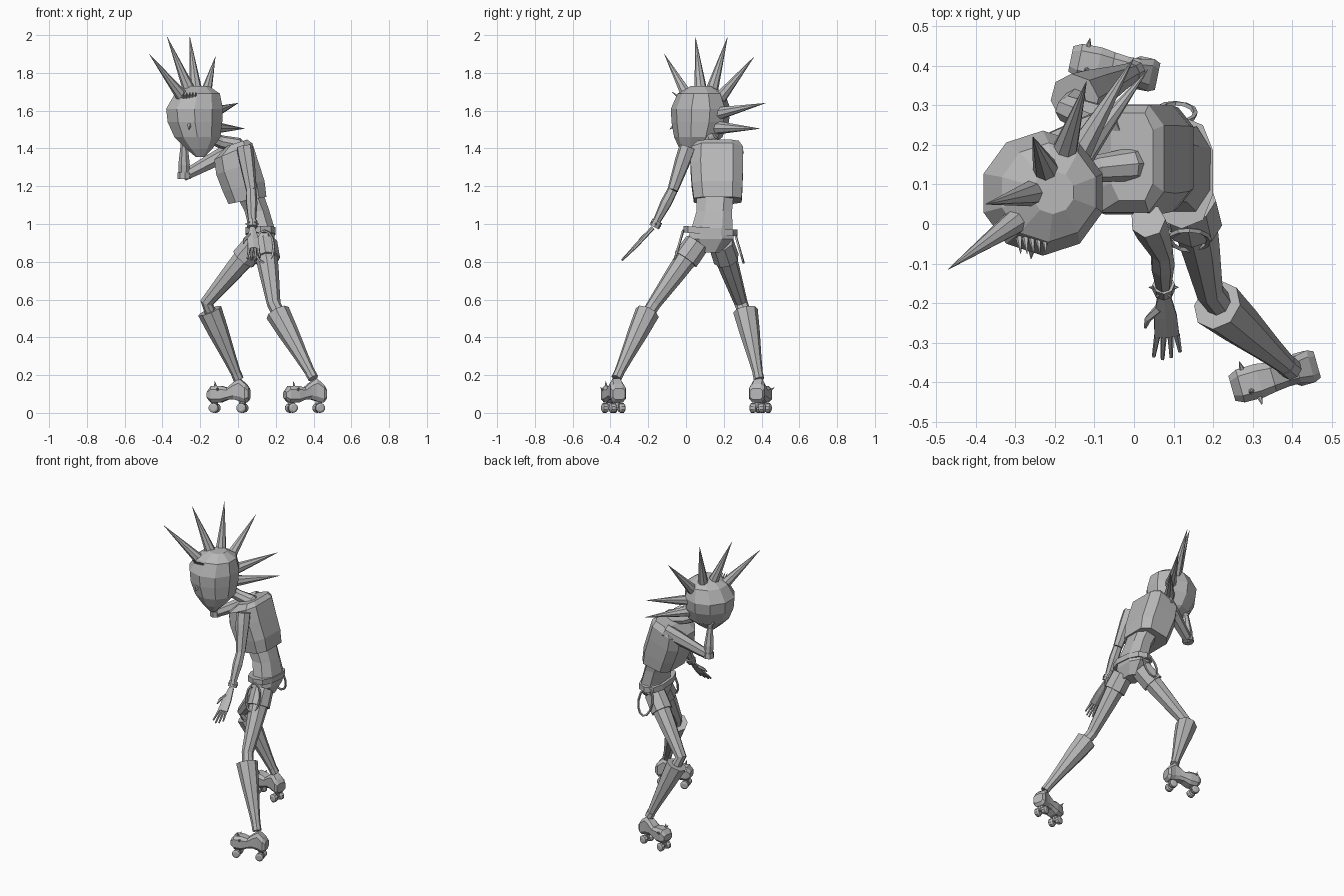
import bpy, bmesh, math
from mathutils import Vector as V, Matrix

if "Cube" in bpy.data.objects:
    bpy.data.objects.remove(bpy.data.objects["Cube"])

grey = bpy.data.materials.new("plain grey")
grey.use_nodes = True
tone = (0.48, 0.48, 0.48, 1)
grey.diffuse_color = tone
grey.node_tree.nodes["Principled BSDF"].inputs["Base Color"].default_value = tone


def finish(name, bm):
    bmesh.ops.recalc_face_normals(bm, faces=bm.faces[:])
    mesh = bpy.data.meshes.new(name)
    bm.to_mesh(mesh)
    bm.free()
    mesh.materials.append(grey)
    ob = bpy.data.objects.new(name, mesh)
    bpy.context.collection.objects.link(ob)
    return ob


def ring(c, a, b, n=8, power=1.0):
    """Points round centre c with half axes a and b; power < 1 squares it off."""
    pts = []
    for i in range(n):
        t = math.tau * (i + 0.5) / n
        co, si = math.cos(t), math.sin(t)
        pts.append(V(c) + V(a) * math.copysign(abs(co) ** power, co)
                   + V(b) * math.copysign(abs(si) ** power, si))
    return pts


def loft(name, rings, closed=False):
    bm = bmesh.new()
    rows = [[bm.verts.new(p) for p in r] for r in rings]
    pairs = list(zip(rows, rows[1:]))
    if closed:
        pairs.append((rows[-1], rows[0]))
    else:
        bm.faces.new(rows[0])
        bm.faces.new(rows[-1])
    n = len(rows[0])
    for lo, hi in pairs:
        for i in range(n):
            j = (i + 1) % n
            bm.faces.new((lo[i], lo[j], hi[j], hi[i]))
    return finish(name, bm)


def tube(name, pts, radii, n=6, closed=False):
    """Faceted tube through the points, with one radius for each."""
    pts = [V(p) for p in pts]
    rings = []
    for i, p in enumerate(pts):
        if closed:
            d = pts[(i + 1) % len(pts)] - pts[i - 1]
        else:
            d = pts[min(i + 1, len(pts) - 1)] - pts[max(i - 1, 0)]
        d.normalize()
        side = d.cross(V((0.3, 1, 0.2))).normalized()
        rings.append(ring(p, side * radii[i], d.cross(side) * radii[i], n))
    return loft(name, rings, closed)


def spike(name, base, tip, r, n=8):
    return tube(name, [base, tip], [r, 0.0008], n)


def mix(a, b, t):
    return V(a).lerp(V(b), t)


# Head: faceted egg narrowing to the chin
head_rows = [(-.20, .02, 1.355, .025), (-.205, .04, 1.40, .075), (-.215, .065, 1.46, .128),
             (-.228, .075, 1.54, .152), (-.23, .078, 1.61, .158),
             (-.215, .08, 1.69, .125), (-.205, .08, 1.73, .055)]
loft("head", [ring((x, y, z), (r, 0, 0), (0, r, 0), 10) for x, y, z, r in head_rows])
spike("nose", (-.255, -.04, 1.54), (-.26, -.088, 1.50), .02, 4)

# Crest of tall hair spikes, each growing out of its own base
for base, tip in [((-.28, .02, 1.655), (-.47, -.115, 1.9)),
                  ((-.25, .08, 1.69), (-.375, .05, 1.99)),
                  ((-.22, .13, 1.685), (-.255, .22, 1.99)),
                  ((-.18, .17, 1.655), (-.12, .36, 1.885)),
                  ((-.145, .17, 1.585), (0, .42, 1.64)),
                  ((-.14, .165, 1.51), (.035, .39, 1.505))]:
    spike("hair_spike", base, tip, .036)
for i in range(5):
    x = -.29 + i * .016
    spike("brow_spike", (x, -.035, 1.67), (x + .004, -.075, 1.70), .009, 5)

# Neck
tube("neck", [(-.17, .115, 1.47), (-.09, .14, 1.435), (-.01, .15, 1.42), (.01, .15, 1.37)],
     [.035, .035, .042, .06], 8)

# Jacket and waist: stacked cross-sections, leaning forward
jacket = [(.05, .168, 1.125, .105, .132, .02), (.03, .165, 1.20, .115, .14, .03),
          (-.005, .163, 1.30, .115, .145, .04), (-.025, .165, 1.385, .105, .142, .045),
          (-.005, .17, 1.43, .055, .115, .018)]
loft("jacket", [ring((x, y, z), (rx, 0, lift), (0, ry, 0), 8, .55)
                for x, y, z, rx, ry, lift in jacket])
waist = [(.06, .155, 1.16, .08, .105), (.10, .15, 1.07, .07, .10),
         (.125, .138, .98, .072, .115), (.125, .13, .92, .074, .13), (.12, .125, .85, .05, .06)]
loft("waist", [ring((x, y, z), (rx, 0, 0), (0, ry, 0), 8, .8) for x, y, z, rx, ry in waist])
loft("belt", [ring((.12, .13, z), (.083, 0, 0), (0, .142, -.01), 10, .8) for z in (.945, .98)])


# Hanging straps beside the hips
for x, y, lean in ((.14, -.015, -.05), (.105, .255, .05)):
    pts = []
    for i in range(12):
        t = math.tau * i / 12
        pts.append((x + .05 * math.cos(t), y + lean * (1 - math.sin(t)) / 2,
                    .88 + .085 * math.sin(t)))
    tube("hip_strap", pts, [.007] * 12, 4, True)


# Legs: thigh, flared shorts leg, tall boot
def leg(side, hip, knee, cuff, ankle):
    tube(side + "_thigh", [hip, mix(hip, knee, .5), knee, mix(cuff, ankle, .15)],
         [.065, .052, .036, .034], 8)
    tube(side + "_shorts", [hip, mix(hip, knee, .27)], [.068, .07], 8)
    tube(side + "_boot", [cuff, mix(cuff, ankle, .3), mix(cuff, ankle, .7), ankle],
         [.066, .055, .036, .024], 8)
    tube(side + "_ankle_band", [mix(cuff, ankle, .93), mix(cuff, ankle, 1.02)], [.028, .028], 8)


leg("left", (.14, .06, .90), (.19, -.17, .575), (.21, -.205, .53), (.395, -.365, .19))
leg("right", (.10, .185, .90), (-.165, .29, .585), (-.15, .315, .54), (0, .385, .185))

# Roller skates, laid out with the toe along local +x
shoe = [(.112, .075, .115, .034), (.09, .052, .145, .045), (.04, .052, .145, .046),
        (.005, .068, .135, .04), (-.03, .07, .165, .036), (-.06, .06, .185, .036),
        (-.095, .052, .155, .044), (-.112, .07, .13, .036)]


def skate(side, x, y, toe):
    place = Matrix.Translation((x, y, 0)) @ Matrix.Rotation(math.atan2(toe[1], toe[0]), 4, 'Z')
    parts = [loft(side + "_skate_shoe",
                  [ring((px, 0, (lo + hi) / 2), (0, w, 0), (0, 0, (hi - lo) / 2), 8, .6)
                   for px, lo, hi, w in shoe])]
    for px in (.075, -.075):
        parts.append(tube(side + "_truck", [(px, 0, .075), (px, 0, .025)], [.022, .014], 6))
        for s in (-1, 1):
            rim = [ring((px, s * w, .026), (r, 0, 0), (0, 0, r), 10)
                   for w, r in ((.008, .02), (.018, .026), (.036, .026), (.042, .016))]
            parts.append(loft(side + "_wheel", rim))
    for s, px in ((-1, .075), (1, .05)):
        parts.append(spike(side + "_side_spike", (px, s * .035, .12),
                           (px, s * .06, .135), .01, 6))
    parts.append(spike(side + "_top_spike", (.065, .02, .13), (.07, .022, .168), .011, 6))
    for p in parts:
        p.data.transform(place)


skate("left", .355, -.385, (-.96, -.27))
skate("right", -.05, .395, (-.97, .2))


# Arms: sleeve, forearm, cuff
def arm(side, shoulder, elbow, wrist):
    tube(side + "_upper_arm", [shoulder, mix(shoulder, elbow, .3), elbow], [.045, .043, .029], 7)
    tube(side + "_forearm", [elbow, mix(elbow, wrist, .35), wrist], [.028, .031, .018], 7)


def hand(side, wrist, palm_end, across, reach):
    """Flat palm with four fingers and a thumb."""
    wrist, palm_end, across, reach = V(wrist), V(palm_end), V(across), V(reach)
    thick = across.cross(reach).normalized() * .011
    loft(side + "_palm", [ring(wrist, across * .017, thick, 6),
                          ring(mix(wrist, palm_end, .55), across * .033, thick, 6),
                          ring(palm_end, across * .036, thick, 6)])
    for i, length in enumerate((.85, 1, .95, .75)):
        k = i - 1.5
        a = palm_end + across * k * .016
        tube(side + "_finger", [a, a + reach * length + across * k * .006], [.0085, .005], 5)
    a = mix(wrist, palm_end, .35) - across * .015
    tube(side + "_thumb", [a, a - across * .028 + reach * .4, a - across * .034 + reach * .75],
         [.012, .009, .004], 5)


arm("left", (.035, .008, 1.405), (.07, -.07, 1.18), (.075, -.17, .985))
hand("left", (.075, -.175, .98), (.083, -.28, .868), (1, .1, 0), (0, -.06, -.06))
arm("right", (-.03, .265, 1.39), (-.285, .17, 1.255), (-.285, .15, 1.43))
hand("right", (-.285, .15, 1.43), (-.265, .14, 1.49), (.9, -.3, 0), (.02, -.02, .05))
tube("right_elbow_band", [(-.285, .171, 1.24), (-.285, .168, 1.275)], [.036, .034], 8)

# Spiked wrist band
band = V((.075, -.16, 1.0))
tube("wrist_band", [band + V((0, .008, .016)), band - V((0, .008, .016))], [.028, .028], 8)
for i in range(6):
    t = math.tau * i / 6
    out = V((math.cos(t), .8 * math.sin(t), -.35 * math.sin(t)))
    spike("band_spike", band + out * .022, band + out * .038, .008, 5)
